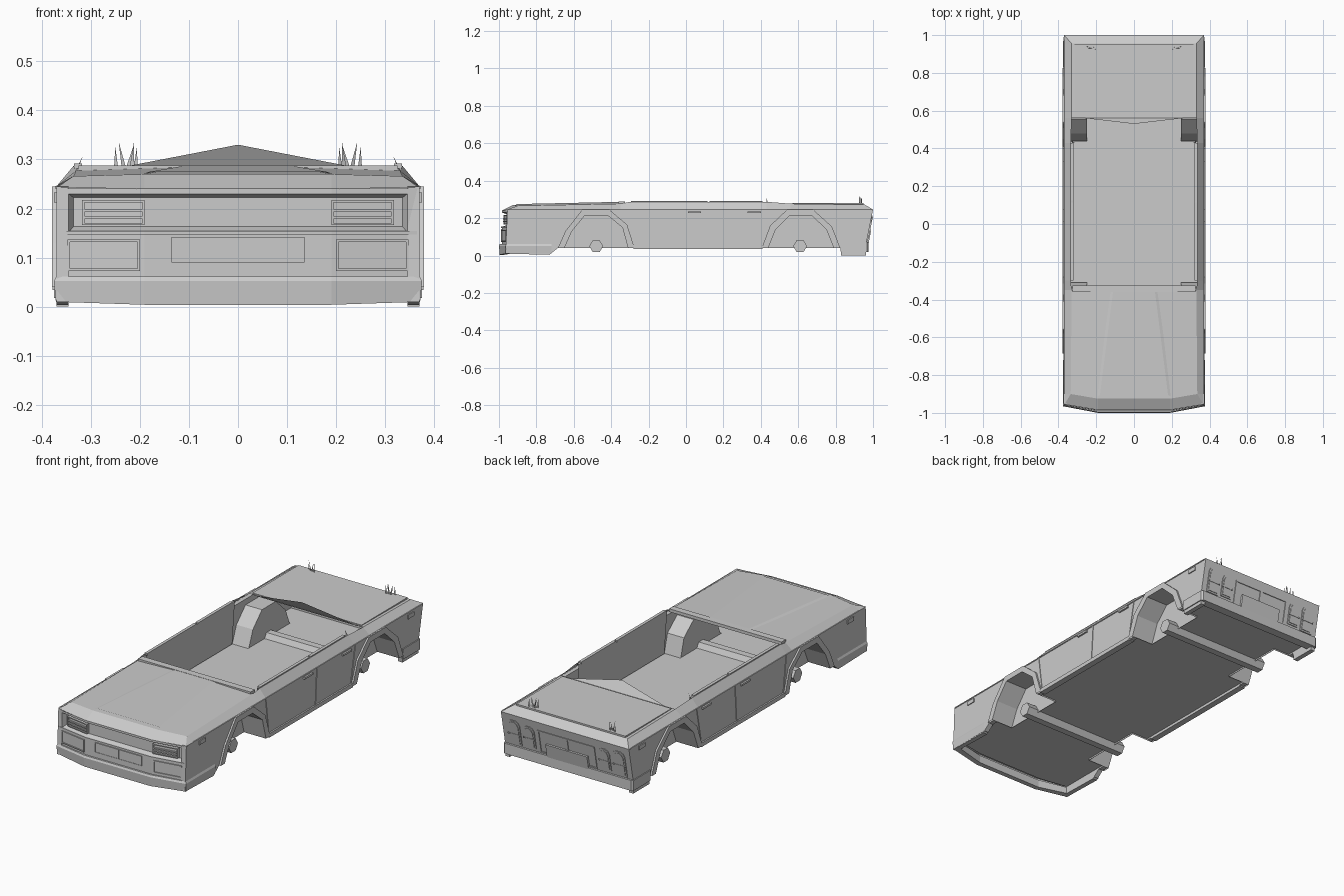
import bpy, bmesh

def finish(name, bm, mirror=True):
    bmesh.ops.recalc_face_normals(bm, faces=bm.faces)
    me = bpy.data.meshes.new(name)
    bm.to_mesh(me)
    bm.free()
    ob = bpy.data.objects.new(name, me)
    bpy.context.collection.objects.link(ob)
    if mirror:
        ob.modifiers.new("mirror", 'MIRROR')
    return ob

def sheet(name, rows, mirror=True):
    """Quad surface through rows of 3D points."""
    bm = bmesh.new()
    v = [[bm.verts.new(p) for p in r] for r in rows]
    for a, b in zip(v, v[1:]):
        for i in range(len(a) - 1):
            bm.faces.new((a[i], a[i + 1], b[i + 1], b[i]))
    return finish(name, bm, mirror)

def prism(name, pts, place, a, b, mirror=True):
    """Extrude a 2D outline from a to b; place(u, v, d) gives the 3D point."""
    bm = bmesh.new()
    lo = [bm.verts.new(place(u, v, a)) for u, v in pts]
    hi = [bm.verts.new(place(u, v, b)) for u, v in pts]
    bm.faces.new(lo)
    bm.faces.new(hi[::-1])
    n = len(pts)
    for i in range(n):
        bm.faces.new((lo[i], lo[(i + 1) % n], hi[(i + 1) % n], hi[i]))
    return finish(name, bm, mirror)

def rect(x0, x1, z0, z1):
    return [(x0, z0), (x1, z0), (x1, z1), (x0, z1)]

def frame(name, x0, x1, z0, z1, t, place, a, b):
    for i, r in enumerate([(x0, x1, z0, z0 + t), (x0, x1, z1 - t, z1),
                           (x0, x0 + t, z0 + t, z1 - t), (x1 - t, x1, z0 + t, z1 - t)]):
        prism(f"{name}_{i}", rect(*r), place, a, b)

# placement maps: side = (y,z) by x, flat = (x,y) by z, nose and tail follow the end panels
side = lambda y, z, d: (d, y, z)
flat = lambda x, y, d: (x, y, d)
nose_y = lambda x: -.985 + max(0, x - .19) * .17
nose = lambda x, z, d: (x, nose_y(x) - d, z)
tail = lambda x, z, d: (x, .963 + (z - .06) * .2 + d, z)

# wheel arch polylines (y, z)
in_f = [(-.65, .04), (-.61, .13), (-.54, .215), (-.42, .215), (-.34, .15), (-.31, .04)]
out_f = [(-.685, .04), (-.645, .13), (-.555, .245), (-.41, .245), (-.315, .165), (-.275, .04)]
in_r = [(.44, .04), (.48, .14), (.555, .215), (.67, .215), (.75, .14), (.79, .04)]
out_r = [(.405, .04), (.45, .16), (.54, .245), (.68, .245), (.78, .155), (.825, .04)]

# body side panels with wheel openings
outline = ([(-.955, .245), (-.965, .01), (-.73, .004), (-.685, .04)] + in_f + in_r +
           [(.825, .04), (.83, 0), (.963, 0), (.965, .07), (1.0, .245)])
prism("side_panel", outline, side, .345, .37)

for tag, inner, outer, yc in (("front", in_f, out_f, -.48), ("rear", in_r, out_r, .61)):
    # flared arch trim, wheel tub and axle
    sheet(tag + "_arch_trim", [[(.345, *p) for p in inner], [(.379, *p) for p in inner],
                               [(.379, *p) for p in outer], [(.37, *p) for p in outer]])
    prism(tag + "_wheel_tub", inner, side, .25, .252)
    sheet(tag + "_wheel_tub_wall", [[(.25, *p) for p in inner], [(.345, *p) for p in inner]])
    hexa = [(yc - .037, .05), (yc - .018, .082), (yc + .018, .082),
            (yc + .037, .05), (yc + .018, .018), (yc - .018, .018)]
    prism(tag + "_axle", hexa, side, -.31, .31, False)

# sloped shoulders above the waistline
ys = [-.955, -.90, -.35, -.30, .43, .56, .955, 1.0]
sheet("shoulder", [[(.37, y, .245) for y in ys],
                   [(x, y, z) for x, y, z in zip(
                       [.368, .335, .33, .335, .335, .33, .33, .37],
                       [-.955, -.90, -.35, -.30, .43, .56, .955, 1.0],
                       [.246, .266, .277, .287, .287, .277, .272, .246])]])
sheet("door_inner", [[(.335, -.30, .287), (.335, .43, .287)], [(.32, -.30, .285), (.32, .43, .285)],
                     [(.335, -.30, .06), (.335, .43, .06)]])
for n, a, b in (("front", -.295, .115), ("rear", .125, .41)):
    prism(n + "_door_cap", rect(a, b, .282, .292), side, .318, .334)

# hood with raised centre and sloping front edge
sheet("hood", [[(0, -.985, .24), (.19, -.985, .24), (.369, -.955, .243)],
               [(0, -.925, .27), (.19, -.925, .27), (.335, -.90, .266)],
               [(0, -.35, .284), (.12, -.35, .284), (.33, -.35, .277)]])
sheet("hood_bulge", [[(0, -.905, .275), (.18, -.905, .275), (.20, -.915, .268)],
                     [(0, -.35, .287), (.11, -.35, .287), (.135, -.35, .281)]])
prism("windshield_base", rect(0, .325, -.36, -.325), flat, .272, .288)

# nose: lower panel, lip strips and recessed grille
X = [0, .19, .37]
XI = [0, .19, .345]
sheet("nose_lower", [[nose(x, z, 0) for x in X] for z in (.04, .15)])
sheet("nose_upper_lip", [[nose(x, z, 0) for x in X] for z in (.23, .241)])
sheet("nose_corner", [[nose(x, z, 0) for x in (.345, .37)] for z in (.15, .235)])
sheet("grille_recess", [[nose(x, .23, 0) for x in XI], [nose(x, .222, -.025) for x in XI],
                        [nose(x, .163, -.025) for x in XI], [nose(x, .152, 0) for x in XI]])
sheet("grille_end", [[nose(.345, .152, 0), nose(.345, .23, 0)],
                     [nose(.335, .163, -.025), nose(.335, .222, -.025)]])
for a, b in ((0, .19), (.19, .365)):
    prism("nose_rail", rect(a, b, .147, .154), nose, -.005, .004)

# headlights with slats, lower lamps, front plate
frame("headlight_frame", .19, .318, .166, .217, .005, nose, -.025, -.008)
prism("headlight", rect(.195, .313, .171, .212), nose, -.025, -.014)
for z in (.179, .193):
    prism("headlight_slat", rect(.193, .316, z, z + .006), nose, -.02, -.006)
frame("lower_lamp_frame", .20, .347, .073, .137, .005, nose, 0, .005)
prism("lower_lamp", rect(.206, .341, .079, .131), nose, 0, .002)
frame("front_plate_frame", 0, .135, .09, .142, .003, nose, 0, .005)
prism("front_plate", rect(0, .132, .093, .139), nose, 0, .003)

# front bumper wrapping round the nose
def wrap(d, z, up):
    return [(0, -1 + d, z), (.19, -1 + d, z), (.375 - d, -.965 + d, z + up), (.375 - d, -.72, z + up)]
sheet("front_bumper", [wrap(.035, .062, 0), wrap(.005, .062, 0), wrap(0, .052, 0),
                       wrap(.004, .004, .006), wrap(.03, .004, .006), wrap(.03, .045, 0)])

# floor
prism("floor", [(0, -.96), (.19, -.96), (.345, -.935), (.345, -.65), (.25, -.65), (.25, -.31),
                (.345, -.31), (.345, .44), (.25, .44), (.25, .79), (.345, .79), (.345, .95),
                (0, .95)], flat, .048, .056)

# rear deck, lid and raised triangular flap
sheet("rear_deck", [[(0, .56, .277), (.33, .56, .277)], [(0, .955, .272), (.33, .955, .272)],
                    [(0, 1.0, .245), (.37, 1.0, .245)]])
prism("trunk_lid", rect(0, .315, .57, .95), flat, .27, .28)
bm = bmesh.new()
bm.faces.new([bm.verts.new(p) for p in ((-.30, .565, .272), (.30, .565, .272), (0, .53, .33))])
finish("deck_flap", bm, False)

# thin upright slivers on the deck and door tops
bm = bmesh.new()
for x, y, tx, tz in ((.208, .925, .206, .325), (.215, .935, .212, .336), (.23, .93, .243, .336),
                     (.247, .938, .25, .325), (.225, .928, .212, .33)):
    bm.faces.new([bm.verts.new(p) for p in ((x - .004, y, .275), (x + .006, y + .004, .275), (tx, y, tz))])
bm.faces.new([bm.verts.new(p) for p in ((.328, .43, .275), (.332, .44, .275), (.315, .43, .31))])
finish("sliver_fins", bm)

# tail panel, lamps, plate recess and bumper
sheet("tail_panel", [[tail(x, z, 0) for x in (0, .37)] for z in (.04, .245)])
for n, x0, x1, z0, z1 in (("outer", .268, .34, .08, .215), ("inner", .185, .25, .088, .205)):
    for k, d in ((0, .004), (.008, .007)):
        a, b, c, e = x0 + k, x1 - k, z0 + k, z1 - k
        prism(f"{n}_tail_lamp", [(a, c), (b, c), (b, e - .025), (b - .008, e - .008), (b - .022, e),
                                 (a + .022, e), (a + .008, e - .008), (a, e - .025)], tail, 0, d)
    prism(f"{n}_lamp_bar", rect(x0, x1, .135, .142), tail, 0, .009)
frame("tail_recess_frame", 0, .165, .075, .20, .008, tail, 0, .004)
prism("rear_plate", rect(0, .12, .06, .135), tail, 0, .012)
prism("rear_bumper", [(0, .93), (.375, .93), (.375, .968), (.365, .976), (0, .976)], flat, .018, .072)
prism("rear_bumper_side", rect(.828, .968, .018, .072), side, .345, .375)

# sills, door seams, handles and side markers
prism("sill_trim", rect(-.28, .41, .034, .055), side, .345, .378)
prism("door_seam", [(.108, .055), (.113, .055), (.126, .245), (.121, .245)], side, .368, .373)
prism("front_door_seam", [(-.277, .055), (-.272, .055), (-.297, .245), (-.302, .245)], side, .368, .373)
prism("rear_door_seam", [(.40, .055), (.405, .055), (.443, .245), (.438, .245)], side, .368, .373)
prism("waist_line", rect(-.95, .99, .241, .246), side, .366, .373)
for y in (.01, .33):
    prism("door_handle", rect(y, y + .07, .226, .236), side, .368, .379)
for y in (-.85, .87):
    prism("side_marker", rect(y, y + .05, .212, .233), side, .368, .375)
